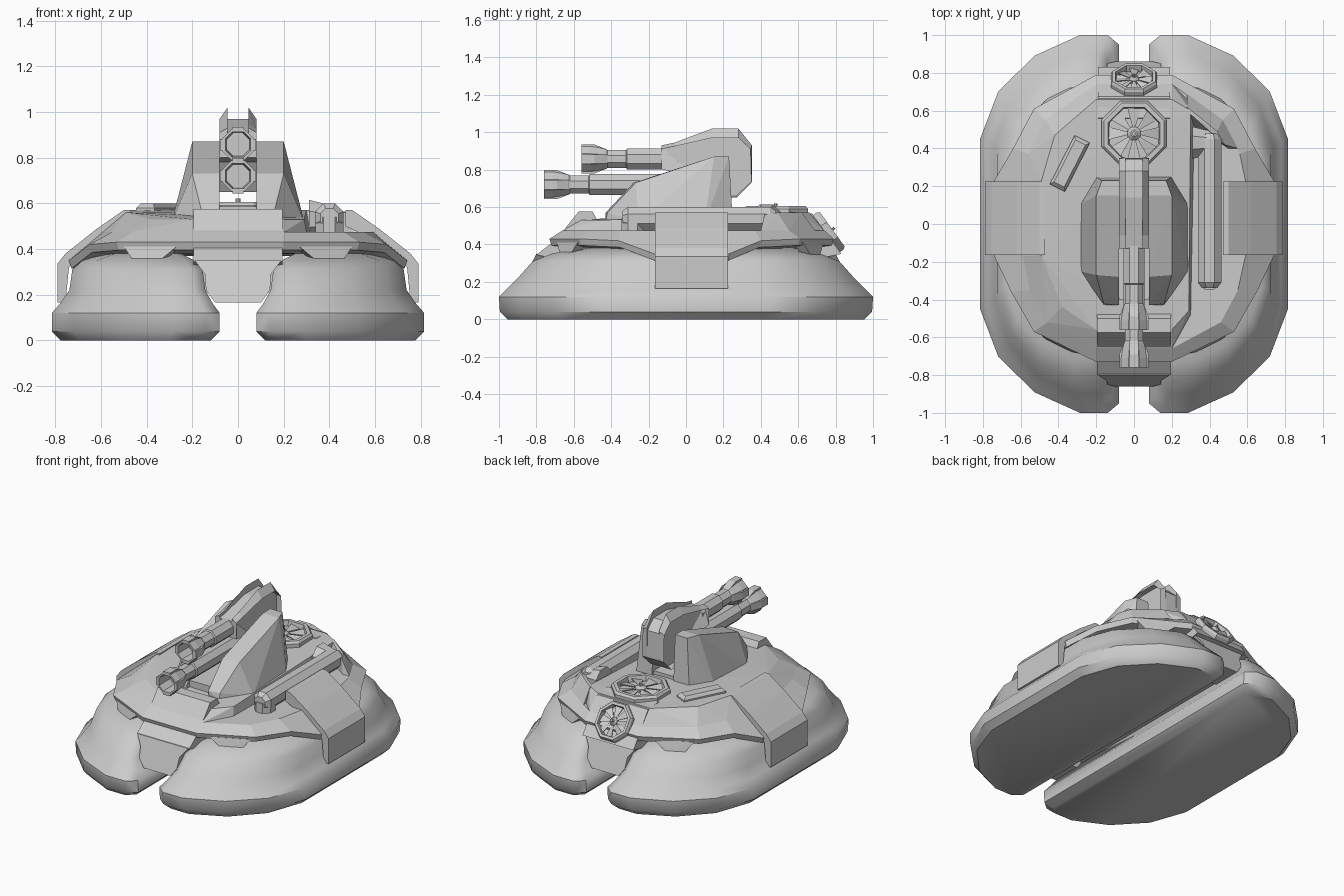
import bpy, bmesh
from math import sin, cos, pi, radians
from mathutils import Vector, Matrix

if "Cube" in bpy.data.objects:
    bpy.data.objects.remove(bpy.data.objects["Cube"])


def finish(name, bm, matrix=None):
    if matrix:
        bm.transform(matrix)
    bmesh.ops.recalc_face_normals(bm, faces=bm.faces[:])
    me = bpy.data.meshes.new(name)
    bm.to_mesh(me)
    bm.free()
    ob = bpy.data.objects.new(name, me)
    bpy.context.collection.objects.link(ob)
    return ob


def loft(name, rings, matrix=None, closed=False):
    """Skin a stack of rings; cap the ends, or join last to first."""
    bm = bmesh.new()
    vs = [[bm.verts.new(p) for p in r] for r in rings]
    n = len(vs[0])
    for a, b in list(zip(vs, vs[1:])) + ([(vs[-1], vs[0])] if closed else []):
        for i in range(n):
            bm.faces.new((a[i], a[(i + 1) % n], b[(i + 1) % n], b[i]))
    if not closed:
        bm.faces.new(vs[0])
        bm.faces.new(vs[-1])
    return finish(name, bm, matrix)


def hull(name, pts, matrix=None):
    bm = bmesh.new()
    for p in pts:
        bm.verts.new(p)
    res = bmesh.ops.convex_hull(bm, input=bm.verts[:])
    loose = [v for v in bm.verts if not v.link_faces]
    bmesh.ops.delete(bm, geom=loose, context='VERTS')
    return finish(name, bm, matrix)


def prism_x(name, prof, x0, x1):
    return loft(name, [[(x, y, z) for y, z in prof] for x in (x0, x1)])


def prism_y(name, prof, y0, y1):
    return loft(name, [[(x, y, z) for x, z in prof] for y in (y0, y1)])


def circle(r, z, n=8):
    """Ring with flats facing the axes; r is the distance to the flats."""
    R = r / cos(pi / n)
    return [(R * cos(2 * pi * (i + .5) / n), R * sin(2 * pi * (i + .5) / n), z) for i in range(n)]


def tube(name, secs, matrix, closed=False, n=8):
    return loft(name, [circle(r, z, n) for r, z in secs], matrix, closed)


FLIP = Matrix.Scale(-1, 4, (1, 0, 0))
SIDES = (("right", 1), ("left", -1))

# pontoons: outline squeezed through levels of (z, x inner, x outer, half length)
half = [(0, .95), (.08, 1), (.28, 1), (.61, .89), (.87, .7), (1, .45)]
outline = [(u, -v) for u, v in half] + [(u, v) for u, v in reversed(half)]
levels = [(0, .12, .775, .955), (.04, .08, .815, .995), (.12, .08, .815, 1), (.16, .11, .78, .96),
          (.22, .143, .738, .9), (.31, .155, .725, .82), (.35, .19, .68, .72), (.38, .25, .58, .58)]
for side, s in SIDES:
    rings = [[(s * (a + u * (b - a)), v * L, z) for u, v in outline] for z, a, b, L in levels]
    ob = loft(side + "_pontoon", rings)
    bpy.ops.object.select_all(action='DESELECT')
    ob.select_set(True)
    bpy.context.view_layer.objects.active = ob
    bpy.ops.object.shade_smooth_by_angle(angle=radians(42))

# hull shoulder: rim edge and flat shelf
rim = [(.2, -.73, .43), (.53, -.57, .43), (.65, -.36, .42), (.74, -.17, .35),
       (.74, .23, .35), (.64, .4, .42), (.53, .61, .43), (.2, .79, .43)]
shelf = [(.2, -.66, .475), (.46, -.52, .475), (.55, -.35, .475), (.59, -.17, .475),
         (.59, .23, .475), (.56, .37, .475), (.47, .55, .475), (.2, .74, .475)]


def both(pts):
    return pts + [(-x, y, z) for x, y, z in reversed(pts)]


low = [(x * .985, y * .985, z - .035) for x, y, z in rim]
under = [(x * .85, y * .85, z - .05) for x, y, z in rim]
loft("hull_shoulder", [both(under), both(low), both(rim), both(shelf)])

# raised deck on the left and centre, with the pipe bay left open on the right
hull("main_deck", [(-x, y, z) for x, y, z in shelf] +
     [(-.2, -.56, .53), (-.38, -.44, .53), (-.49, -.17, .56), (-.49, .23, .57), (-.42, .47, .57), (-.2, .66, .57),
      (.2, -.66, .475), (.2, -.56, .53), (.29, -.46, .53), (.3, .6, .57), (.2, .66, .57),
      (.3, -.48, .475), (.32, .62, .475), (.2, .74, .475)])
hull("rear_right_deck", [(.28, .74 - .05, .475), (.47, .55, .475), (.55, .4, .475), (.5, .4, .475), (.3, .53, .475),
                         (.28, .62, .57), (.44, .49, .57), (.48, .42, .56), (.3, .58, .57)])

# skirt tabs
for side, s in SIDES:
    for end, e, g in (("front", -1, 0), ("rear", 1, .045)):
        pts = []
        for d in (0, .05):
            for x, y, z in ((.27, .69, .41), (.5, .58, .41), (.36, .67, .335), (.45, .625, .335)):
                pts.append((s * (x - d * .4), e * (y + g - d), z))
        hull(f"{end}_{side}_skirt_tab", pts)

# front and rear nose blocks, lower plates and belly keel
prism_x("front_block", [(-.4, .4), (-.5, .575), (-.575, .575), (-.69, .43), (-.8, .345), (-.6, .3)], -.195, .195)
prism_x("rear_block", [(.5, .4), (.56, .575), (.675, .565), (.83, .35), (.6, .3)], -.19, .19)
for end, e in (("front", -1), ("rear", 1)):
    plate = [[(sx * x, e * (y - d), z) for sx, x, y, z in
              ((1, .19, .8, .35), (1, .145, .83, .29), (1, .14, .85, .22), (1, .1, .86, .165),
               (-1, .1, .86, .165), (-1, .14, .85, .22), (-1, .145, .83, .29), (-1, .19, .8, .35))] for d in (0, .2)]
    loft(end + "_lower_plate", plate)
prism_y("belly_keel", [(-.17, .21), (.17, .21), (.2, .41), (-.2, .41)], -.66, .66)

# folded side plates
for side, s in SIDES:
    prof = [(.47, .57), (.5, .57), (.62, .487), (.755, .38), (.79, .335), (.79, .165), (.755, .165), (.74, .32), (.6, .44), (.47, .5)]
    prism_y(side + "_side_plate", [(s * x, z) for x, z in prof], -.165, .225)

# turret cheeks either side of the open gun channel
for side, s in SIDES:
    pts = [(.08, -.43, .52), (.08, -.43, .57), (.08, -.28, .73), (.08, .15, .87), (.08, .23, .87), (.08, .25, .52),
           (.16, -.43, .52), (.16, -.42, .57), (.2, -.27, .73), (.2, .15, .87), (.17, .23, .87),
           (.29, -.25, .52), (.29, .1, .52), (.2, .25, .52)]
    hull(side + "_turret_cheek", [(s * x, y, z) for x, y, z in pts])
prism_y("gun_channel_floor", [(-.1, .52), (.1, .52), (.1, .585), (-.1, .585)], -.4, .23)

# gun housing with chamfered spine
side_prof = [(-.13, .8), (-.13, .91), (-.06, .925), (.14, .97), (.28, .97), (.345, .91), (.35, .73), (.27, .65), (.1, .65), (.02, .78)]
spine = [(-.13, .92), (-.13, .93), (-.06, .945), (.14, 1.02), (.28, 1.02), (.352, .93), (.352, .74), (.27, .66), (.1, .66), (.02, .79)]
loft("gun_housing", [[(-.045, y, z) for y, z in spine], [(-.08, y, z) for y, z in side_prof],
                     [(.08, y, z) for y, z in side_prof], [(.045, y, z) for y, z in spine]])

# twin barrels with hollow muzzles and four lugs each
for label, tip, z, back in (("upper", -.56, .857, -.1), ("lower", -.76, .72, .15)):
    M = Matrix.Translation((0, tip, z)) @ Matrix.Rotation(-pi / 2, 4, 'X')
    tube(label + "_barrel", [(.05, .11), (.057, 0), (.068, 0), (.068, .05), (.055, .13), (.048, .14), (.048, .24),
                             (.056, .245), (.056, back - tip)], M)
    for i in range(4):
        lug = [(x, y, h) for x in (-.025, .025) for y, h in ((.055, 0), (.078, 0), (.078, .07), (.05, .14), (.055, .07))]
        hull(f"{label}_muzzle_lug_{i + 1}", lug, M @ Matrix.Rotation(i * pi / 2, 4, 'Z'))


# ventilation fans
def fan(name, r, M):
    tube(name + "_shroud", [(r, -.03), (r, .015), (r * .93, .03), (r * .8, .03), (r * .76, 0), (r * .76, -.03)], M, True)
    tube(name + "_floor", [(r * .85, -.03), (r * .85, -.012)], M)
    tube(name + "_hub", [(r * .2, -.02), (r * .2, .015), (r * .1, .03)], M)
    tube(name + "_axle", [(r * .06, 0), (r * .06, .045)], M)
    for i in range(8):
        blade = [(r * .15, -.006, .012), (r * .15, .006, .012), (r * .78, -r * .2, .002), (r * .78, r * .2, .016),
                 (r * .15, 0, .004), (r * .78, -r * .2, -.004), (r * .78, r * .2, .01)]
        hull(f"{name}_blade_{i + 1}", blade, M @ Matrix.Rotation(i * pi / 4, 4, 'Z'))


fan("deck_fan", .172, Matrix.Translation((0, .48, .575)))
tilt = Vector((0, .81, .585)).to_track_quat('Z', 'Y').to_matrix().to_4x4()
fan("rear_fan", .122, Matrix.Translation((0, .758, .463)) @ tilt)

# exhaust pipe: long run, front drop and rear elbow
lie = Matrix.Rotation(-pi / 2, 4, 'X')
tube("pipe_run", [(.04, -.34), (.062, -.31), (.062, .45), (.045, .48)], Matrix.Translation((.4, 0, .538)) @ lie)
tube("pipe_front_drop", [(.061, .46), (.061, .54)], Matrix.Translation((.4, -.285, 0)))
tube("pipe_rear_elbow", [(.061, 0), (.085, .1)],
     Matrix.Translation((.41, .43, .53)) @ Matrix.Rotation(-pi / 2, 4, 'Y'))

# stowage box on the left deck
M = Matrix.Translation((-.34, .32, 0)) @ Matrix.Rotation(radians(-27), 4, 'Z')
hull("stowage_box", [(sx * w, sy * l, z) for sx in (-1, 1) for sy in (-1, 1)
                     for w, l, z in ((.045, .145, .55), (.045, .145, .58), (.03, .125, .6))], M)
